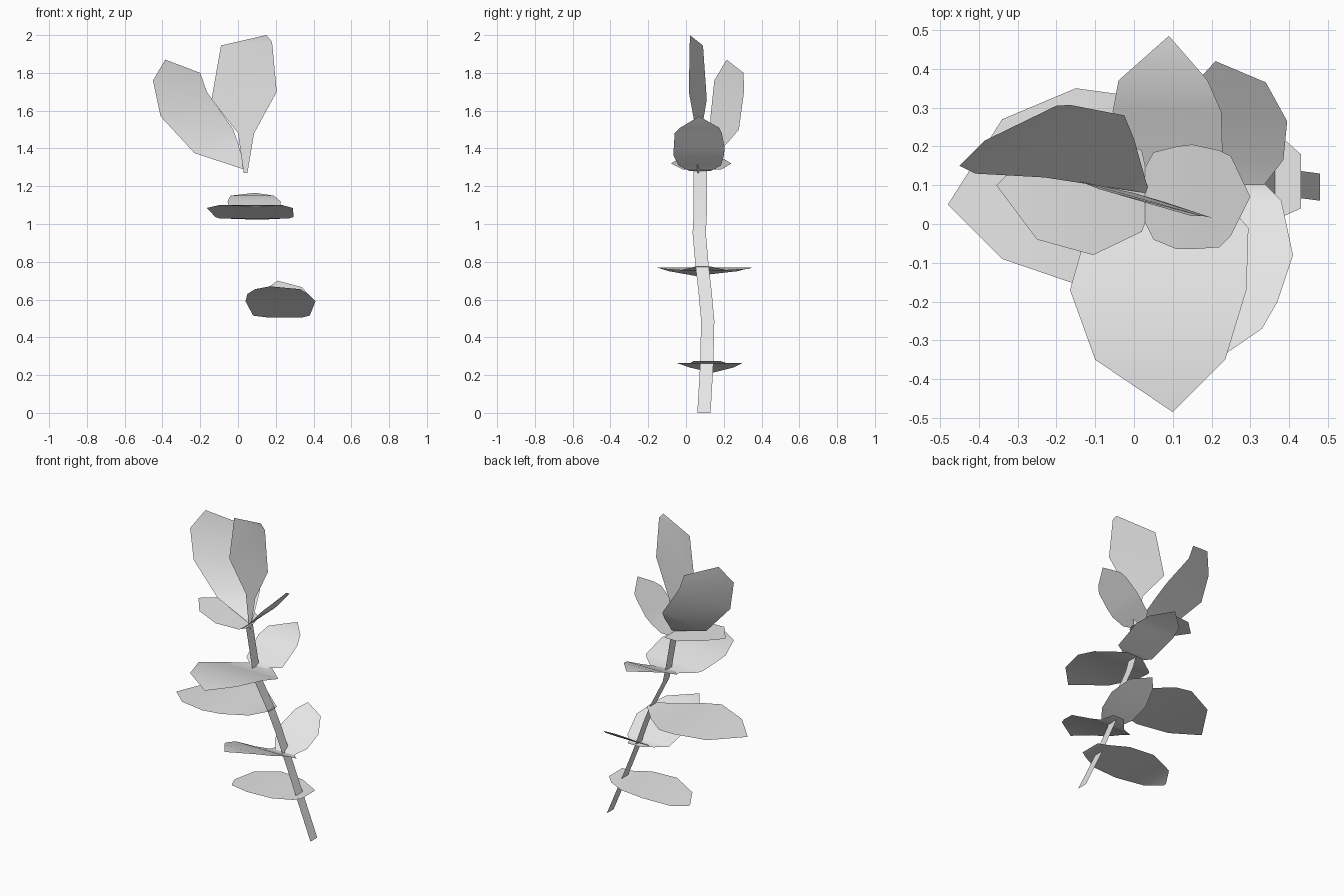
import bpy
import bmesh
from mathutils import Vector

default_cube = bpy.data.objects.get("Cube")
if default_cube:
    bpy.data.objects.remove(default_cube, do_unlink=True)

# One pale grey for the whole plant
pale_grey = bpy.data.materials.new("pale_grey")
pale_grey.use_nodes = True
grey_value = (0.8, 0.8, 0.8, 1.0)
pale_grey.diffuse_color = grey_value
pale_grey.node_tree.nodes["Principled BSDF"].inputs["Base Color"].default_value = grey_value


def ribbon(name, first_edge, second_edge, facing):
    """Sheet of quads between two edges, its normals turned towards 'facing'."""
    bm = bmesh.new()
    first = [bm.verts.new(point) for point in first_edge]
    second = [bm.verts.new(point) for point in second_edge]
    for i in range(len(first) - 1):
        bm.faces.new((first[i], second[i], second[i + 1], first[i + 1]))
    # Pointed tips come from merged edge ends
    bmesh.ops.remove_doubles(bm, verts=bm.verts[:], dist=0.001)
    bm.normal_update()
    total = sum((face.normal * face.calc_area() for face in bm.faces), Vector())
    if total.dot(Vector(facing)) < 0:
        bmesh.ops.reverse_faces(bm, faces=bm.faces[:])
    for face in bm.faces:
        face.smooth = True
    mesh = bpy.data.meshes.new(name)
    bm.to_mesh(mesh)
    bm.free()
    mesh.materials.append(pale_grey)
    sheet = bpy.data.objects.new(name, mesh)
    bpy.context.collection.objects.link(sheet)
    return sheet


def spreading_leaf(name, axis, rows):
    """Leaf growing along x or y; each row is (along, height, low side, high side)."""
    def place(along, across, height):
        return (along, across, height) if axis == "x" else (across, along, height)

    low_edge = [place(along, low, height) for along, height, low, high in rows]
    high_edge = [place(along, high, height) for along, height, low, high in rows]
    return ribbon(name, low_edge, high_edge, facing=(0, 0, 1))


# Stem: a flat band leaning as it rises, rows of (x, y centre, height)
stem_width = 0.07
stem_path = [(.48, .095, 0), (.365, .11, .26), (.27, .115, .49), (.22, .1, .65),
             (.175, .085, .78), (.095, .07, .95), (.07, .075, 1.05), (.03, .075, 1.28)]
half_width = Vector((0, stem_width / 2, 0))
ribbon("stem",
       [Vector(point) - half_width for point in stem_path],
       [Vector(point) + half_width for point in stem_path],
       facing=(1, 0, 0))

# Lowest single leaf
spreading_leaf("lowest_leaf", "x", [
    (.43, .275, .04, .18), (.385, .262, .02, .22), (.27, .265, -.04, .28),
    (.1, .265, -.05, .3), (-.06, .24, .02, .25), (-.12, .215, .13, .15)])

# Lower pair, front and back
spreading_leaf("lower_front_leaf", "y", [
    (.17, .52, .22, .3), (.1, .505, .16, .34), (.06, .515, .08, .38),
    (-.08, .59, .04, .41), (-.2, .63, .05, .37), (-.27, .655, .09, .33),
    (-.38, .67, .17, .17)])
spreading_leaf("lower_back_leaf", "y", [
    (.1, .51, .2, .335), (.165, .54, .15, .385), (.265, .6, .13, .395),
    (.365, .665, .16, .34), (.42, .7, .21, .21)])

# Middle single leaf
spreading_leaf("middle_leaf", "x", [
    (.19, .775, .05, .13), (.1, .755, -.03, .22), (-.04, .762, -.12, .335),
    (-.15, .77, -.155, .35), (-.34, .75, -.09, .27), (-.48, .725, .05, .05)])

# Upper pair, front and back
spreading_leaf("upper_front_leaf", "y", [
    (.12, 1.025, .04, .16), (.02, 1.03, -.1, .27), (-.01, 1.037, -.12, .295),
    (-.17, 1.085, -.165, .29), (-.35, 1.1, -.1, .235), (-.485, 1.09, .1, .1)])
spreading_leaf("upper_back_leaf", "y", [
    (.08, 1.03, .03, .14), (.13, 1.04, -.03, .23), (.29, 1.12, -.055, .225),
    (.37, 1.15, -.04, .19), (.485, 1.165, .09, .09)])

# Crown: two spreading leaves
spreading_leaf("crown_flat_leaf", "x", [
    (.04, 1.285, .03, .1), (.02, 1.29, -.02, .19), (-.105, 1.32, -.08, .24),
    (-.25, 1.345, -.04, .2), (-.355, 1.35, .1, .1)])
spreading_leaf("crown_raised_leaf", "x", [
    (.02, 1.28, .02, .13), (.05, 1.31, -.04, .185), (.11, 1.36, -.065, .2),
    (.15, 1.4, -.065, .205), (.22, 1.48, -.06, .19), (.25, 1.51, -.03, .175),
    (.3, 1.57, .07, .07)])

# Crown: two upright leaves, each drawn edge to edge from base to tip
ribbon("crown_tall_leaf",
       [(.03, .07, 1.27), (0, .08, 1.48), (-.14, .11, 1.66), (-.09, .09, 1.945), (.15, .02, 2)],
       [(.05, .06, 1.27), (.085, .055, 1.48), (.205, .015, 1.7), (.18, .02, 1.965), (.15, .02, 2)],
       facing=(0, -1, 0))
ribbon("crown_side_leaf",
       [(.03, .08, 1.29), (-.23, .12, 1.375), (-.41, .13, 1.57), (-.45, .15, 1.76), (-.385, .215, 1.87)],
       [(.035, .095, 1.3), (0, .22, 1.43), (-.025, .28, 1.5), (-.165, .307, 1.7), (-.2, .305, 1.8)],
       facing=(1, -1, 0))
